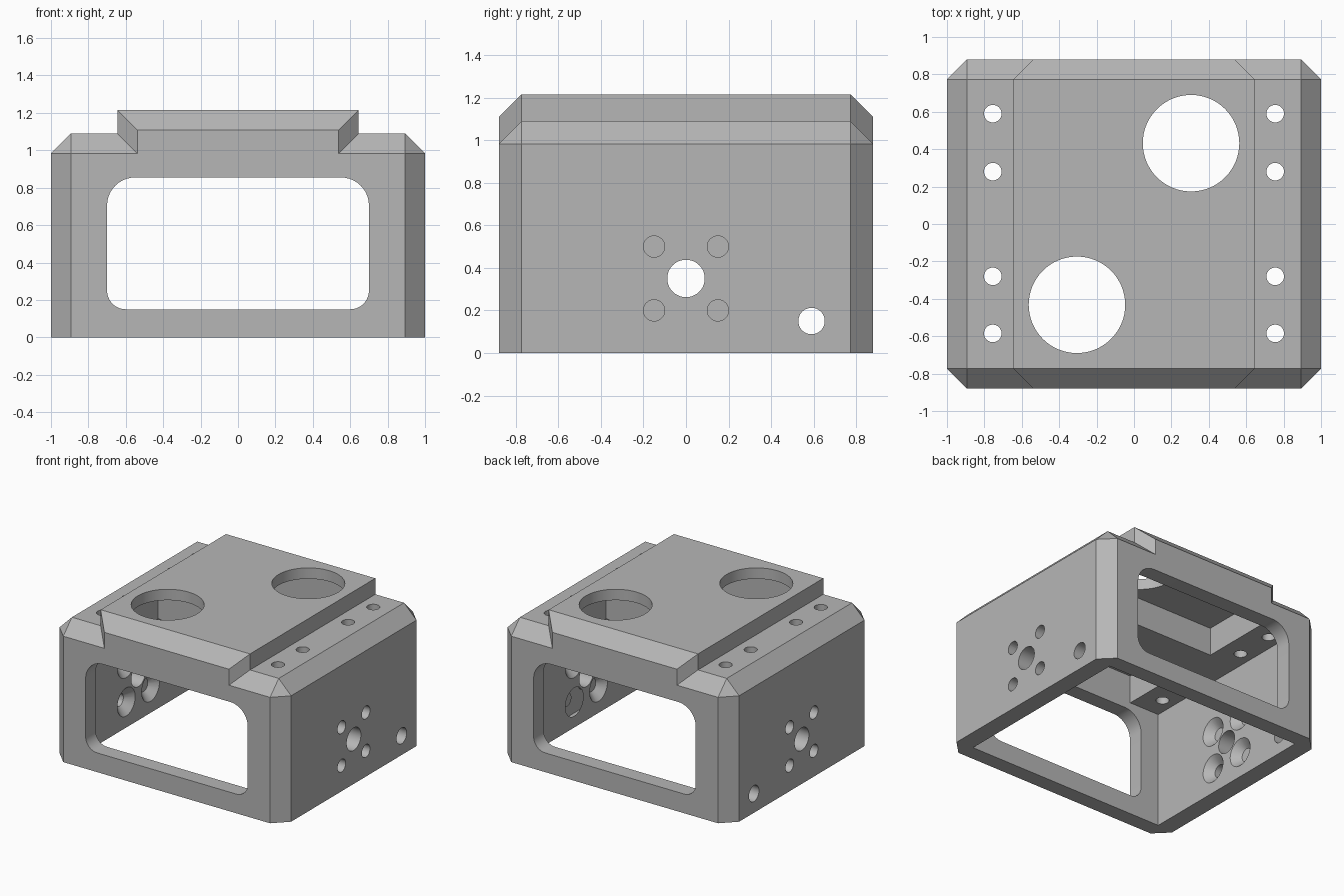
import bpy, bmesh, math
from mathutils import Matrix, Vector

old = bpy.data.objects.get("Cube")
if old:
    bpy.data.objects.remove(old, do_unlink=True)

# Main sizes
HX, HY, SHOULDER, TOP, CH = 1.0, 0.88, 1.09, 1.215, 0.107
IN_X, IN_Y, CEILING, ROOF = 0.86, 0.757, 0.91, 1.13

grey = bpy.data.materials.new("machined grey")
grey.use_nodes = True
colour = (0.47, 0.47, 0.47, 1)
grey.diffuse_color = colour
grey.node_tree.nodes["Principled BSDF"].inputs["Base Color"].default_value = colour


def to_object(name, bm):
    bmesh.ops.recalc_face_normals(bm, faces=bm.faces)
    mesh = bpy.data.meshes.new(name)
    bm.to_mesh(mesh)
    bm.free()
    mesh.materials.append(grey)
    ob = bpy.data.objects.new(name, mesh)
    bpy.context.scene.collection.objects.link(ob)
    return ob


def box(name, lo, hi, chamfer=0):
    bm = bmesh.new()
    bmesh.ops.create_cube(bm, size=1)
    for v in bm.verts:
        v.co = [(a + b) / 2 + c * (b - a) for a, b, c in zip(lo, hi, v.co)]
    if chamfer:  # every edge except those around the base
        edges = [e for e in bm.edges if max(v.co.z for v in e.verts) > lo[2] + 0.01]
        bmesh.ops.bevel(bm, geom=edges, offset=chamfer, segments=1, affect='EDGES')
    return to_object(name, bm)


def prism(name, profile, axis, lo, hi):
    """Extrude a 2D profile along x, y or z."""
    place = {'X': lambda a, b, t: (t, a, b),
             'Y': lambda a, b, t: (a, t, b),
             'Z': lambda a, b, t: (a, b, t)}[axis]
    bm = bmesh.new()
    face = bm.faces.new([bm.verts.new(place(a, b, lo)) for a, b in profile])
    new = bmesh.ops.extrude_face_region(bm, geom=[face])["geom"]
    shift = Vector(place(0, 0, hi - lo))
    bmesh.ops.translate(bm, vec=shift, verts=[g for g in new if isinstance(g, bmesh.types.BMVert)])
    return to_object(name, bm)


def cylinder(name, centre, r1, depth, axis='Z', r2=None, segments=48):
    """Cylinder or cone; r1 is at the low end of the axis."""
    turn = Matrix.Rotation(math.pi / 2, 4, 'Y') if axis == 'X' else Matrix()
    bm = bmesh.new()
    bmesh.ops.create_cone(bm, cap_ends=True, segments=segments, radius1=r1,
                          radius2=r1 if r2 is None else r2, depth=depth,
                          matrix=Matrix.Translation(centre) @ turn)
    return to_object(name, bm)


def combine(target, tool, operation='DIFFERENCE'):
    mod = target.modifiers.new("combine", 'BOOLEAN')
    mod.operation, mod.solver, mod.object = operation, 'EXACT', tool
    bpy.context.view_layer.update()
    graph = bpy.context.evaluated_depsgraph_get()
    mesh = bpy.data.meshes.new_from_object(target.evaluated_get(graph))
    target.modifiers.clear()
    target.data = mesh
    bpy.data.objects.remove(tool, do_unlink=True)


# Chamfered outer shell
housing = box("housing", (-HX, -HY, 0), (HX, HY, SHOULDER), CH)

# Raised deck: clipped corners in plan, sloping front and back edges in side profile
DECK = 0.645
plan = [(DECK, HY - CH), (DECK - CH, HY), (CH - DECK, HY), (-DECK, HY - CH),
        (-DECK, CH - HY), (CH - DECK, -HY), (DECK - CH, -HY), (DECK, CH - HY)]
side = [(-HY, 0.9), (HY, 0.9), (HY, TOP - CH), (HY - CH, TOP), (CH - HY, TOP), (-HY, TOP - CH)]
deck = prism("raised_deck", plan, 'Z', 0.9, 1.4)
combine(deck, prism("deck_side", side, 'X', -1, 1), 'INTERSECT')
combine(housing, deck, 'UNION')

# Inner cavity, and two roof pockets separated by a cross bar
combine(housing, box("cavity", (-IN_X, -IN_Y, -0.2), (IN_X, IN_Y, CEILING)))
for y0, y1 in ((-IN_Y, -0.13), (0.13, IN_Y)):
    combine(housing, box("pocket", (-0.6, y0, 0.7), (0.6, y1, ROOF)))

# Rounded window through front and back
window = []
for cx, cz, r, start in ((0.55, 0.705, 0.15, 0), (-0.55, 0.705, 0.15, 90),
                         (-0.6, 0.25, 0.1, 180), (0.6, 0.25, 0.1, 270)):
    for i in range(11):
        a = math.radians(start + 9 * i)
        window.append((cx + r * math.cos(a), cz + r * math.sin(a)))
combine(housing, prism("window", window, 'Y', -1.2, 1.2))

# Large round openings in the deck
for s in (-1, 1):
    combine(housing, cylinder("deck_opening", (0.305 * s, 0.432 * s, 1.2), 0.258, 0.4, segments=64))

# Screw holes in both shoulders
for x in (-0.755, 0.755):
    for y in (-0.585, -0.28, 0.28, 0.59):
        combine(housing, cylinder("shoulder_hole", (x, y, 1), 0.047, 0.4, segments=32))

# Side wall holes, with countersinks on the inside of the four small ones
for s in (-1, 1):
    combine(housing, cylinder("shaft_hole", (s, 0, 0.35), 0.088, 0.6, 'X'))
    combine(housing, cylinder("cable_hole", (s, 0.59, 0.15), 0.062, 0.6, 'X'))
    for y in (-0.15, 0.15):
        for z in (0.2, 0.5):
            combine(housing, cylinder("mount_hole", (s, y, z), 0.05, 0.6, 'X', segments=32))
            wide, narrow = 0.12, 0.05
            low, high = (wide, narrow) if s > 0 else (narrow, wide)
            combine(housing, cylinder("countersink", (s * (IN_X + 0.025), y, z),
                                      low, 0.07, 'X', high, 32))

# Smooth round holes, keep machined edges crisp
bpy.ops.object.select_all(action='DESELECT')
housing.select_set(True)
bpy.context.view_layer.objects.active = housing
bpy.ops.object.shade_smooth_by_angle(angle=math.radians(30))
